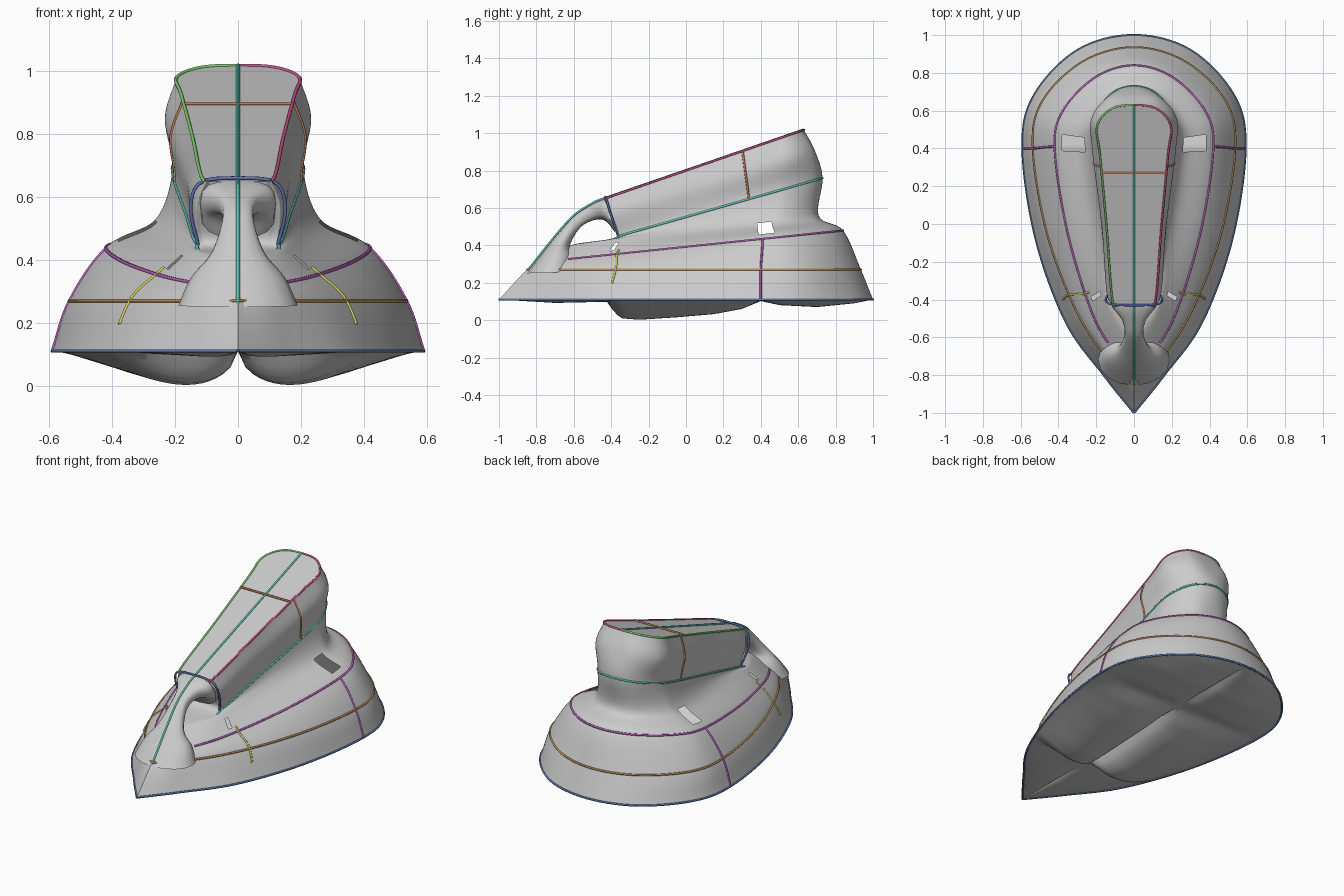
import bpy, bmesh, math
from mathutils import Vector

if "Cube" in bpy.data.objects:
    bpy.data.objects.remove(bpy.data.objects["Cube"])

SUB_I, SUB_J, COLS = 16, 8, 40


def catmull(pts, sub, first=None, last=None):
    """Smooth curve through points, with optional phantom end points."""
    p = [Vector(q) for q in pts]
    p = [Vector(first) if first else 2 * p[0] - p[1]] + p
    p.append(Vector(last) if last else 2 * p[-1] - p[-2])
    out = []
    for k in range(1, len(p) - 2):
        a, b, c, d = p[k - 1:k + 3]
        for s in range(sub):
            t = s / sub
            out.append(0.5 * (2 * b + (c - a) * t + (2 * a - 5 * b + 4 * c - d) * t * t
                              + (3 * b - a - 3 * c + d) * t ** 3))
    return out + [p[-2]]


def lerp(table, v):
    for (a, fa), (b, fb) in zip(table, table[1:]):
        if v <= b:
            return fa + (fb - fa) * max(0, (v - a) / (b - a))
    return table[-1][1]


def grid_faces(bm, rows, closed=False, skip=lambda i, j: False):
    vs = [[bm.verts.new(p) for p in r] for r in rows]
    n = len(rows[0])
    for r, (a, b) in enumerate(zip(vs, vs[1:])):
        for i in range(n if closed else n - 1):
            j = (i + 1) % n
            if not skip(r, i):
                bm.faces.new((a[i], a[j], b[j], b[i]))


def finish(bm, name, angle=40):
    bmesh.ops.remove_doubles(bm, verts=bm.verts, dist=0.0005)
    bmesh.ops.recalc_face_normals(bm, faces=bm.faces)
    me = bpy.data.meshes.new(name)
    bm.to_mesh(me)
    bm.free()
    ob = bpy.data.objects.new(name, me)
    bpy.context.collection.objects.link(ob)
    bpy.ops.object.select_all(action='DESELECT')
    ob.select_set(True)
    bpy.context.view_layer.objects.active = ob
    bpy.ops.object.shade_smooth_by_angle(angle=math.radians(angle))
    return ob


def mirror(p):
    return Vector((-p[0], p[1], p[2]))


# Half outlines, nose to tail; each lies on a sloped plane z = z0 + slope * y
sole = (.11, 0, [(0, -1), (.16, -.8), (.36, -.52), (.52, -.08), (.59, .4), (.53, .68), (.3, .92), (0, 1)])
skirt = (.27, 0, [(0, -.85), (.12, -.74), (.3, -.47), (.46, -.05), (.535, .4), (.485, .65), (.27, .86), (0, .935)])
shoulder = (.392, .104, [(0, -.77), (.1, -.68), (.225, -.46), (.355, -.03), (.42, .41), (.37, .61), (.2, .78), (0, .84)])
neck = (.473, .118, [(0, -.62), (.06, -.56), (.15, -.4), (.21, -.03), (.26, .4), (.24, .55), (.13, .68), (0, .71)])
grip_low = (.552, .284, [(0, -.36), (.1, -.365), (.135, -.33), (.165, -.02), (.205, .4), (.195, .57), (.12, .69), (0, .73)])
grip_mid = (.69, .31, [(0, -.4), (.11, -.4), (.145, -.36), (.17, -.02), (.22, .38), (.225, .56), (.13, .67), (0, .69)])
grip_top = (.8, .345, [(0, -.43), (.08, -.43), (.115, -.4), (.145, -.02), (.18, .36), (.195, .52), (.12, .61), (0, .63)])

halves = []
for z0, k, pts in (sole, skirt, shoulder, neck, grip_low, grip_mid, grip_top):
    p3 = [(x, y, z0 + k * y) for x, y in pts]
    halves.append(catmull(p3, SUB_I, last=mirror(p3[-2])))


# Main body: loft through all outlines, leaving small shoulder openings
def opening(i, j):
    return (63 <= i <= 67 and 18 <= j <= 23) or (i == 34 and 18 <= j <= 21)


columns = [catmull([h[i] for h in halves], SUB_J) for i in range(len(halves[0]))]
bm = bmesh.new()
grid_faces(bm, columns, skip=opening)
grid_faces(bm, [[mirror(p) for p in c] for c in columns], skip=opening)
# Flat top of the handle
grid_faces(bm, [[Vector((p.x * (2 * c / 8 - 1), p.y, p.z)) for c in range(9)] for p in halves[-1]])
finish(bm, "body")

# Underside with bulging panels between creases
depth = [(-1, 0), (-.7, .018), (-.42, .012), (-.39, .06), (-.35, .1), (-.25, .108), (-.05, .095),
         (.15, .078), (.3, .05), (.4, .008), (.5, .03), (.7, .04), (.9, .02), (1, 0)]
rows = []
for p in halves[0]:
    row = []
    for c in range(COLS + 1):
        s = 2 * c / COLS - 1
        u = abs(s)
        d = u ** .6 * (1 - u) ** 1.1 / .332 * lerp(depth, p.y)
        row.append(Vector((p.x * s, p.y, p.z - d)))
    rows.append(row)
bm = bmesh.new()
grid_faces(bm, rows)
finish(bm, "underside")

# Front bridge from nose to handle: (top y, top z, bottom y, bottom z, half width)
sections = [(-.40, .66, -.38, .47, .12), (-.45, .645, -.43, .53, .115), (-.52, .61, -.49, .535, .065),
            (-.6, .555, -.565, .495, .05), (-.7, .445, -.62, .4, .085), (-.78, .345, -.6, .34, .15),
            (-.855, .25, -.58, .26, .19)]
ctrl = []
for n, (ty, tz, by, bz, w) in enumerate(sections):
    ring = []
    e = .7 if n < 4 else 1
    for k in range(16):
        a = 2 * math.pi * k / 16
        cx, cz = (math.copysign(abs(v) ** e, v) for v in (math.cos(a), math.sin(a)))
        t = .5 + .5 * cz
        ring.append((w * cx, by + (ty - by) * t, bz + (tz - bz) * t))
    ctrl.append(ring)
cols = [catmull([r[k] for r in ctrl], 6) for k in range(16)]
bm = bmesh.new()
grid_faces(bm, list(zip(*cols)), closed=True)
finish(bm, "front_bridge")


# Coloured guide lines over the surface
def line(name, pts, color, both=False):
    cu = bpy.data.curves.new(name, 'CURVE')
    cu.dimensions = '3D'
    cu.bevel_depth = .006
    cu.bevel_resolution = 1
    for path in ([pts, [mirror(p) for p in pts]] if both else [pts]):
        sp = cu.splines.new('POLY')
        sp.points.add(len(path) - 1)
        for q, p in zip(sp.points, path):
            q.co = (p[0], p[1], p[2], 1)
    mat = bpy.data.materials.new(name)
    mat.diffuse_color = (*color, 1)
    mat.use_nodes = True
    mat.node_tree.nodes["Principled BSDF"].inputs["Base Color"].default_value = mat.diffuse_color
    cu.materials.append(mat)
    bpy.context.collection.objects.link(bpy.data.objects.new(name, cu))


PURPLE, TEAL, BLUE = (.5, .12, .5), (.1, .55, .45), (.12, .18, .5)
line("sole_line", halves[0], (.1, .2, .42), True)
line("skirt_line", halves[1], (.5, .3, .1), True)
line("shoulder_line", halves[2][21:], PURPLE, True)
line("grip_line", [Vector((.12, -.52, .37))] + halves[4][30:], TEAL, True)
line("grip_edge_right", halves[6][26:], (.6, .08, .25))
line("grip_edge_left", [mirror(p) for p in halves[6][26:]], (.2, .6, .15))
line("shoulder_seam", columns[4 * SUB_I][:2 * SUB_J + 1], PURPLE, True)
line("front_seam", columns[2 * SUB_I + 4][4:2 * SUB_J + 3], (.6, .6, .1), True)
line("grip_side_seam", columns[4 * SUB_I - 3][4 * SUB_J:], (.6, .22, .1), True)
line("grip_cross_seam", [(x, .27, .897) for x in (-.17, 0, .17)], (.6, .22, .1))
line("grip_front_arch", catmull([(-.125, -.36, .44), (-.15, -.4, .56), (-.12, -.425, .645), (0, -.43, .66),
                                 (.12, -.425, .645), (.15, -.4, .56), (.125, -.36, .44)], 6), BLUE)
line("centre_line", catmull([(0, -.92, .18), (0, -.84, .275), (0, -.7, .45), (0, -.6, .56), (0, -.5, .625),
                             (0, -.42, .658), (0, .1, .837), (0, .63, 1.02)], 5), TEAL)
